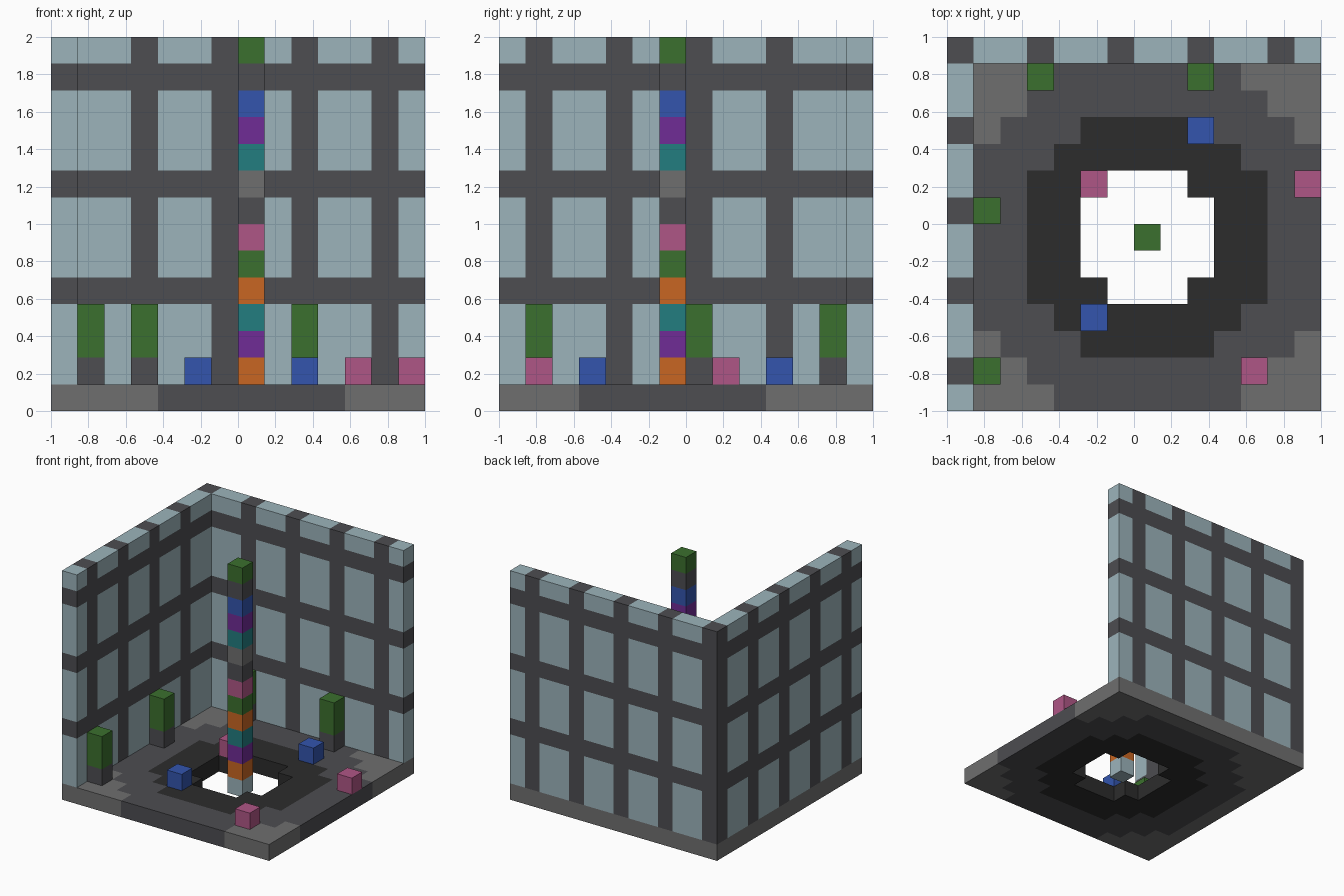
import bpy
import bmesh
from mathutils import Vector

cube = bpy.data.objects.get("Cube")
if cube:
    bpy.data.objects.remove(cube, do_unlink=True)

N = 14          # blocks along each side
S = 2 / N       # block size


def linear(c):
    c /= 255
    return c / 12.92 if c <= 0.04045 else ((c + 0.055) / 1.055) ** 2.4


PALETTE = {
    "pale_glass": (156, 180, 187),
    "frame_grey": (77, 77, 81),
    "light_grey": (111, 111, 111),
    "charcoal": (44, 44, 44),
    "green": (59, 112, 46),
    "blue": (51, 85, 174),
    "pink": (175, 86, 134),
    "teal": (34, 125, 128),
    "purple": (112, 44, 150),
    "orange": (200, 102, 34),
}
MATS = {}
for mat_name, rgb in PALETTE.items():
    mat = bpy.data.materials.new(mat_name)
    mat.use_nodes = True
    colour = [linear(c) for c in rgb] + [1]
    mat.diffuse_color = colour
    mat.node_tree.nodes["Principled BSDF"].inputs["Base Color"].default_value = colour
    MATS[mat_name] = mat


def build_blocks(name, cells):
    """Make one mesh from {(i, j, k): colour}, keeping only the outer faces."""
    used = sorted(set(cells.values()))
    bm = bmesh.new()
    for cell, colour in cells.items():
        centre = Vector(((cell[0] + 0.5) * S - 1, (cell[1] + 0.5) * S - 1, (cell[2] + 0.5) * S))
        for axis in range(3):
            for sign in (-1, 1):
                beside = list(cell)
                beside[axis] += sign
                if tuple(beside) in cells:
                    continue
                n, u, v = Vector(), Vector(), Vector()
                n[axis] = sign * S / 2
                u[(axis + 1) % 3] = S / 2
                v[(axis + 2) % 3] = sign * S / 2
                ring = (-u - v, u - v, u + v, v - u)
                face = bm.faces.new([bm.verts.new(centre + n + r) for r in ring])
                face.material_index = used.index(colour)
    bmesh.ops.remove_doubles(bm, verts=bm.verts, dist=S / 100)
    mesh = bpy.data.meshes.new(name)
    bm.to_mesh(mesh)
    bm.free()
    for colour in used:
        mesh.materials.append(MATS[colour])
    obj = bpy.data.objects.new(name, mesh)
    bpy.context.collection.objects.link(obj)
    return obj


# Floor: concentric rings around the pole, with an open centre
POLE = (7, 6)
floor = {}
for i in range(N):
    for j in range(N):
        d2 = (i - POLE[0]) ** 2 + (j - POLE[1]) ** 2
        if d2 > 5:
            floor[i, j, 0] = ("charcoal" if d2 < 25 else
                              "frame_grey" if d2 < 49 else "light_grey")
build_blocks("floor", floor)


# Window walls: a regular grid of bars with panes between
def wall_colour(along, k, offset):
    return "frame_grey" if along % 3 == offset or k % 4 == 0 else "pale_glass"


build_blocks("back_wall", {(i, N - 1, k): wall_colour(i, k, 0)
                           for i in range(1, N) for k in range(1, N)})
build_blocks("side_wall", {(0, j, k): wall_colour(j, k, 1)
                           for j in range(N) for k in range(1, N)})

# Central pole of stacked coloured blocks
STACK = ("pale_glass orange purple teal orange green pink frame_grey "
         "light_grey teal purple blue frame_grey green").split()
build_blocks("pole", {(*POLE, k): colour for k, colour in enumerate(STACK)})

# Shrubs on short trunks
for n, (i, j) in enumerate([(1, 1), (1, 7), (3, 12), (9, 12)], 1):
    build_blocks(f"shrub_{n}", {(i, j, 1): "frame_grey",
                                (i, j, 2): "green", (i, j, 3): "green"})

# Loose blocks on the floor
for colour, spots in {"blue": [(5, 3), (9, 10)],
                      "pink": [(5, 8), (11, 1), (13, 8)]}.items():
    for n, (i, j) in enumerate(spots, 1):
        build_blocks(f"{colour}_block_{n}", {(i, j, 1): colour})
